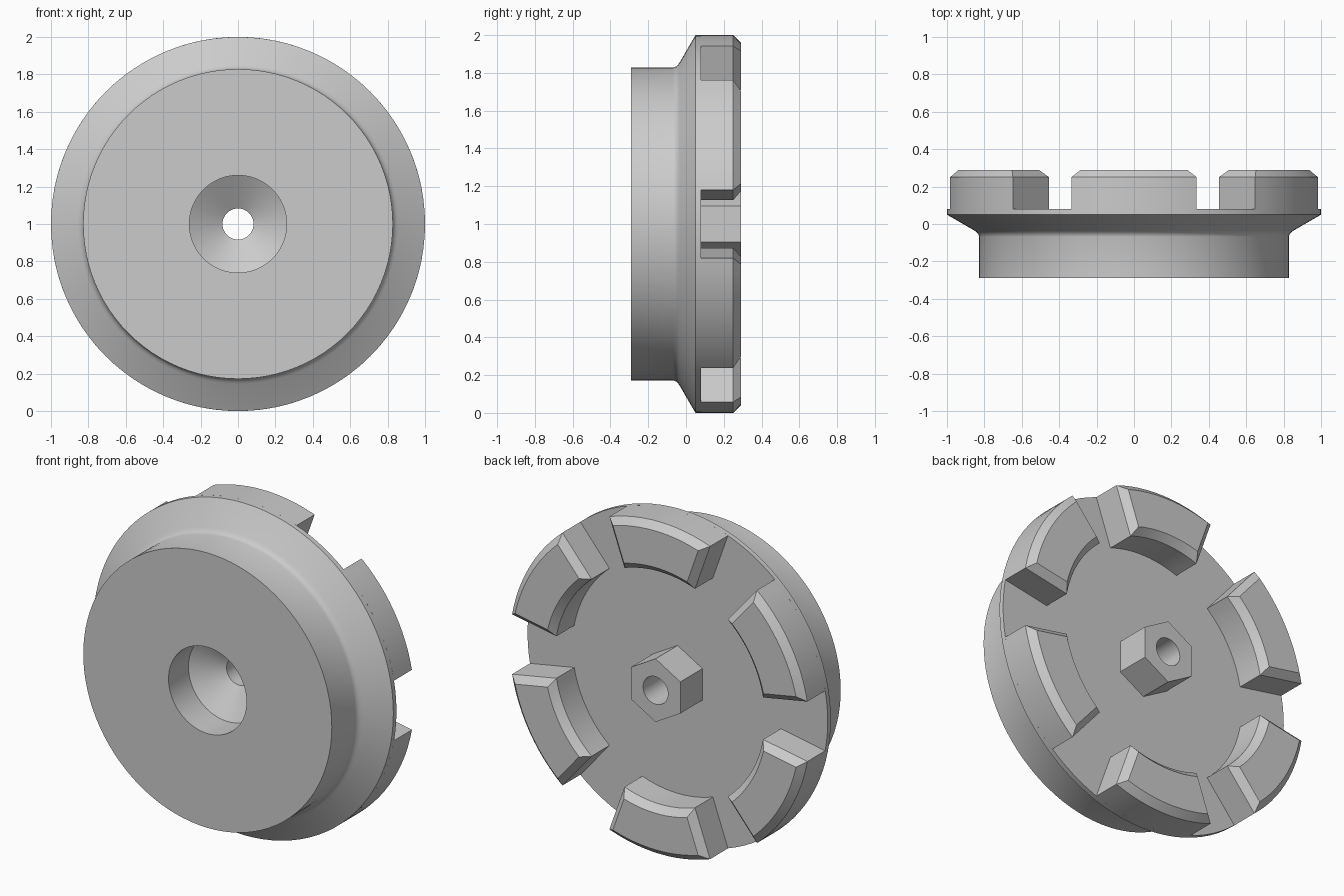
import bpy
import bmesh
from math import sin, cos, asin, pi, radians

cube = bpy.data.objects.get("Cube")
if cube:
    bpy.data.objects.remove(cube)

# Plain grey used on every part
grey = bpy.data.materials.new("grey")
grey.use_nodes = True
grey.diffuse_color = (0.6, 0.6, 0.6, 1)
grey.node_tree.nodes["Principled BSDF"].inputs["Base Color"].default_value = (0.6, 0.6, 0.6, 1)

SEGMENTS = 96
BORE = 0.083
FLOOR, CHAMFER_START, BACK = 0.08, 0.25, 0.29


def polar(radius, angle, y):
    """Point around the wheel axis, which runs along y at height 1."""
    return (radius * cos(angle), y, 1 + radius * sin(angle))


def loft(name, rings, closed):
    """Skin equal rings of points; join last to first, or cap both ends."""
    bm = bmesh.new()
    loops = [[bm.verts.new(p) for p in ring] for ring in rings]
    pairs = list(zip(loops, loops[1:]))
    if closed:
        pairs.append((loops[-1], loops[0]))
    else:
        bm.faces.new(loops[0])
        bm.faces.new(loops[-1])
    count = len(loops[0])
    for a, b in pairs:
        for i in range(count):
            j = (i + 1) % count
            bm.faces.new((a[i], a[j], b[j], b[i]))
    bmesh.ops.recalc_face_normals(bm, faces=bm.faces)
    mesh = bpy.data.meshes.new(name)
    bm.to_mesh(mesh)
    bm.free()
    mesh.materials.append(grey)
    obj = bpy.data.objects.new(name, mesh)
    bpy.context.collection.objects.link(obj)
    bpy.ops.object.select_all(action="DESELECT")
    obj.select_set(True)
    bpy.context.view_layer.objects.active = obj
    bpy.ops.object.shade_smooth_by_angle(angle=radians(28))
    return obj


def lathe_ring(radius, y):
    """Ring of points; radius may be a number or a function of angle."""
    angles = [2 * pi * i / SEGMENTS for i in range(SEGMENTS)]
    return [polar(radius(a) if callable(radius) else radius, a, y) for a in angles]


# Turned body: hub, flared flange, stepped and tapered bore
profile = [(0.26, -0.29), (0.828, -0.29), (0.828, -0.068), (0.832, -0.055),
           (0.842, -0.043), (0.855, -0.034), (1.0, 0.05), (1.0, FLOOR),
           (BORE, FLOOR), (BORE, 0.01), (0.26, -0.10)]
loft("wheel_body", [lathe_ring(r, y) for r, y in profile], True)


# Hexagonal boss with a round bore
def hexagon(angle):
    return 0.165 / cos((angle + pi / 6) % (pi / 3) - pi / 6)


loft("hex_boss", [lathe_ring(r, y) for r, y in
                  [(hexagon, FLOOR), (hexagon, BACK), (BORE, BACK), (BORE, FLOOR)]], True)


# Six chamfered teeth round the rim
def tooth_outline(middle, inset, y, steps=12):
    points = []
    for radius, way in ((1.0 - inset, 1), (0.7 + inset, -1)):
        half = radians(19.6) - asin(inset / radius)
        points += [polar(radius, middle + way * half * (2 * i / steps - 1), y)
                   for i in range(steps + 1)]
    return points


for n in range(6):
    middle = pi / 2 + n * pi / 3
    loft(f"tooth_{n + 1}", [tooth_outline(middle, 0, FLOOR),
                            tooth_outline(middle, 0, CHAMFER_START),
                            tooth_outline(middle, 0.04, BACK)], False)
